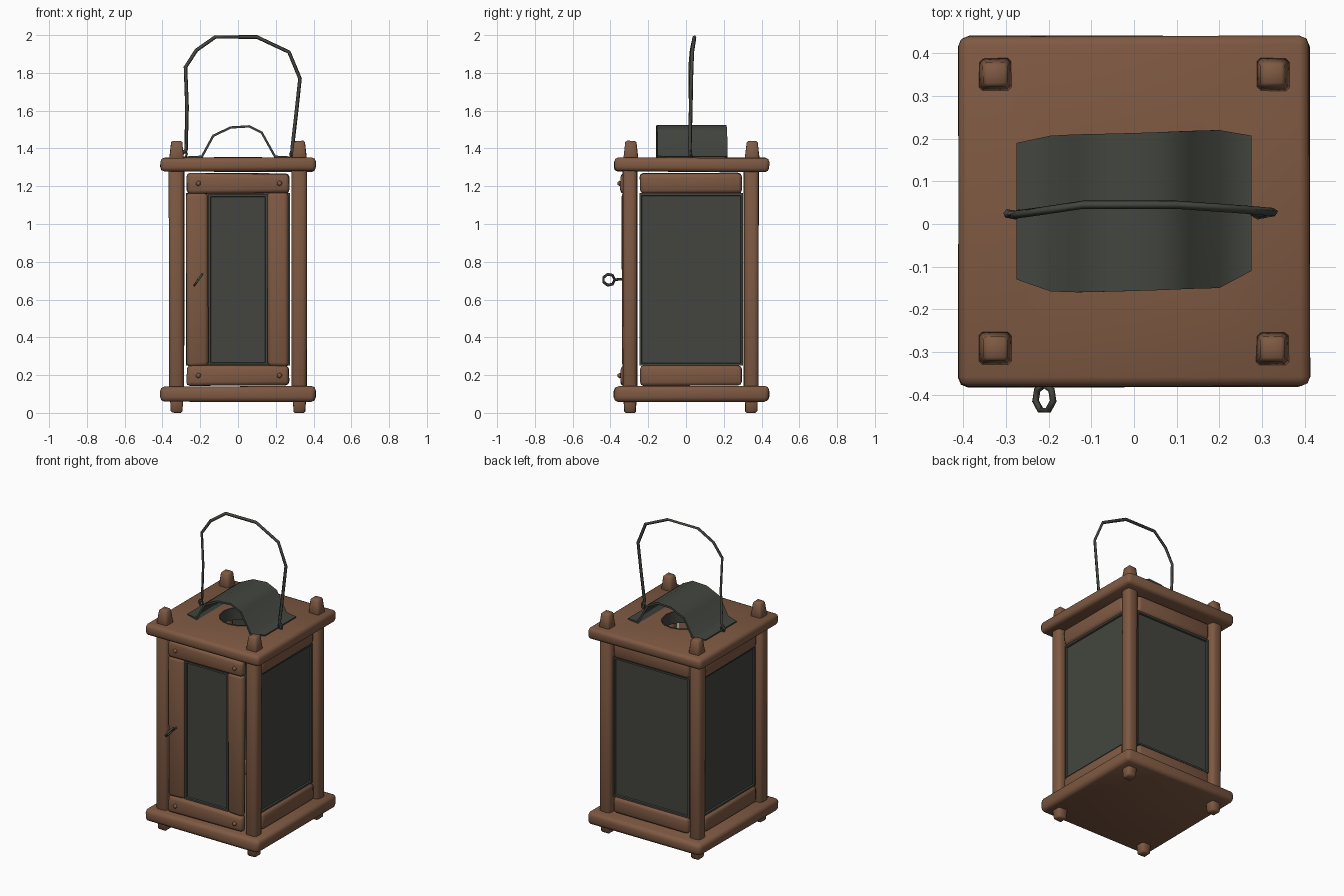
import bpy, bmesh, math, random
from mathutils import Vector, Matrix

random.seed(4)
cube = bpy.data.objects.get("Cube")
if cube:
    bpy.data.objects.remove(cube, do_unlink=True)


def material(name, rgb):
    m = bpy.data.materials.new(name)
    m.use_nodes = True
    m.diffuse_color = (*rgb, 1)
    bsdf = m.node_tree.nodes["Principled BSDF"]
    bsdf.inputs["Base Color"].default_value = (*rgb, 1)
    bsdf.inputs["Roughness"].default_value = 0.8
    return m


WOOD = material("brown wood", (0.21, 0.10, 0.055))
METAL = material("dark grey metal", (0.056, 0.06, 0.049))
CY = 0.03  # body centre in y


def smooth(ob, angle=50):
    bpy.ops.object.select_all(action="DESELECT")
    bpy.context.view_layer.objects.active = ob
    ob.select_set(True)
    bpy.ops.object.shade_smooth_by_angle(angle=math.radians(angle))


def finish(name, bm, mat, angle=50):
    bmesh.ops.recalc_face_normals(bm, faces=bm.faces)
    me = bpy.data.meshes.new(name)
    bm.to_mesh(me)
    bm.free()
    ob = bpy.data.objects.new(name, me)
    bpy.context.collection.objects.link(ob)
    me.materials.append(mat)
    smooth(ob, angle)
    return ob


def box_mesh(lo, hi, jitter=0.0):
    bm = bmesh.new()
    bmesh.ops.create_cube(bm, size=1)
    for v in bm.verts:
        for i in range(3):
            v.co[i] = lo[i] + (v.co[i] + 0.5) * (hi[i] - lo[i])
            v.co[i] += random.uniform(-jitter, jitter)
    return bm


def beam(name, lo, hi, bevel=0.02, jitter=0.004):
    """Rounded, slightly uneven wooden beam."""
    bm = box_mesh(lo, hi, jitter)
    bmesh.ops.bevel(bm, geom=bm.edges[:], offset=bevel, segments=2,
                    profile=0.5, affect="EDGES")
    return finish(name, bm, WOOD)


def panel(name, lo, hi, direction):
    """Metal pane with a raised rim on its outer face."""
    bm = box_mesh(lo, hi)
    bm.normal_update()
    faces = [f for f in bm.faces if f.normal.dot(Vector(direction)) > 0.9]
    bmesh.ops.inset_region(bm, faces=faces, thickness=0.016)
    bmesh.ops.inset_region(bm, faces=faces, thickness=0.004, depth=-0.01)
    return finish(name, bm, METAL, 20)


def peg(name, x, y, z, height, r_low, r_high):
    """Square tapered post end."""
    bm = box_mesh((x - r_low, y - r_low, z), (x + r_low, y + r_low, z + height), 0.002)
    for v in bm.verts:
        if v.co.z > z + height / 2:
            v.co.x = x + (v.co.x - x) * r_high / r_low
            v.co.y = y + (v.co.y - y) * r_high / r_low
    bmesh.ops.bevel(bm, geom=bm.edges[:], offset=0.008, segments=1, affect="EDGES")
    return finish(name, bm, WOOD)


def wire(name, points, radius, closed=False):
    cu = bpy.data.curves.new(name, "CURVE")
    cu.dimensions = "3D"
    cu.bevel_depth = radius
    cu.bevel_resolution = 0
    cu.use_fill_caps = True
    sp = cu.splines.new("POLY")
    sp.points.add(len(points) - 1)
    for p, co in zip(sp.points, points):
        p.co = (*co, 1)
    sp.use_cyclic_u = closed
    cu.materials.append(METAL)
    ob = bpy.data.objects.new(name, cu)
    bpy.context.collection.objects.link(ob)
    bpy.ops.object.select_all(action="DESELECT")
    bpy.context.view_layer.objects.active = ob
    ob.select_set(True)
    bpy.ops.object.convert(target="MESH")
    return ob


# Base and top boards
beam("base_board", (-0.41, -0.38, 0.06), (0.41, 0.44, 0.14), 0.024)
top = beam("top_board", (-0.413, -0.38, 1.277), (0.41, 0.44, 1.353), 0.022)

# Smoke hole cut through the top board
bm = bmesh.new()
bmesh.ops.create_cone(bm, cap_ends=True, segments=16, radius1=0.13, radius2=0.13,
                      depth=0.4, matrix=Matrix.Translation((0, CY, 1.3)))
cutter = finish("smoke_hole_cutter", bm, WOOD)
cutter.hide_render = True
mod = top.modifiers.new("smoke hole", "BOOLEAN")
mod.operation = "DIFFERENCE"
mod.solver = "EXACT"
mod.object = cutter
bpy.context.view_layer.objects.active = top
bpy.ops.object.modifier_apply(modifier=mod.name)
bpy.data.objects.remove(cutter, do_unlink=True)
smooth(top)

# Metal collar inside the smoke hole
bm = bmesh.new()
bmesh.ops.create_cone(bm, cap_ends=False, segments=16, radius1=0.126, radius2=0.126,
                      depth=0.08, matrix=Matrix.Translation((0, CY, 1.315)))
finish("smoke_hole_collar", bm, METAL)

# Corner posts with pegs above and below the boards
for sx, side in ((1, "left"), (-1, "right")):
    for y, end in ((-0.297, "front"), (0.345, "back")):
        x = sx * 0.325
        beam(f"{end}_{side}_post", (x - 0.04, y - 0.039, 0.1), (x + 0.04, y + 0.039, 1.31), 0.022, 0.003)
        peg(f"{end}_{side}_foot", x, y, 0, 0.1, 0.03, 0.035)
        peg(f"{end}_{side}_finial", x, y + 0.005, 1.33, 0.11, 0.04, 0.028)

# Rails, lower and upper, on all four sides
for z0, z1, level in ((0.145, 0.25, "lower"), (1.162, 1.268, "upper")):
    beam(f"{level}_front_rail", (-0.272, -0.347, z0), (0.27, -0.29, z1))
    beam(f"{level}_back_rail", (-0.272, 0.325, z0), (0.27, 0.37, z1))
    for sx, side in ((1, "left"), (-1, "right")):
        a, b = sorted((sx * 0.30, sx * 0.345))
        beam(f"{level}_{side}_rail", (a, -0.243, z0), (b, 0.295, z1))
        # Nail heads on the front rails
        bm = bmesh.new()
        spot = Matrix.Translation((sx * 0.215 + 0.005, -0.35, (z0 + z1) / 2))
        bmesh.ops.create_icosphere(bm, subdivisions=1, radius=0.015, matrix=spot)
        finish(f"{level}_{side}_nail", bm, WOOD)

# Panes on the left, right and back
for sx, side in ((1, "left"), (-1, "right")):
    a, b = sorted((sx * 0.305, sx * 0.33))
    panel(f"{side}_pane", (a, -0.246, 0.25), (b, 0.302, 1.163), (sx, 0, 0))
panel("back_pane", (-0.276, 0.335, 0.25), (0.276, 0.36, 1.163), (0, 1, 0))

# Front door: two stiles and a narrow pane
beam("door_right_stile", (-0.272, -0.34, 0.245), (-0.157, -0.295, 1.165))
beam("door_left_stile", (0.157, -0.34, 0.245), (0.268, -0.295, 1.165))
panel("door_pane", (-0.157, -0.33, 0.253), (0.157, -0.3, 1.157), (0, -1, 0))

# Door pull: small tilted ring on a short stem
tilt = Vector((0.025, 0, 0.035))
centre = Vector((-0.21, -0.408, 0.705))
ring = [centre + tilt * math.sin(a) * 0.85 + Vector((0, 0.031 * math.cos(a), 0))
        for a in (math.tau * i / 7 for i in range(7))]
wire("door_pull_ring", ring, 0.008, True)
wire("door_pull_stem", [(-0.21, -0.377, 0.705), (-0.21, -0.32, 0.71)], 0.007)

# Bent metal hood over the smoke hole: x, z, front y, back y
profile = [(-0.275, 1.358, -0.13, 0.19), (-0.195, 1.362, -0.158, 0.207),
           (-0.135, 1.472, -0.16, 0.21), (-0.04, 1.517, -0.158, 0.212),
           (0.06, 1.523, -0.155, 0.215), (0.13, 1.488, -0.152, 0.218),
           (0.2, 1.362, -0.15, 0.22), (0.275, 1.358, -0.11, 0.207)]
bm = bmesh.new()
rows = [(bm.verts.new((x, y0, z)), bm.verts.new((x, y1, z))) for x, z, y0, y1 in profile]
for (a, b), (c, d) in zip(rows, rows[1:]):
    bm.faces.new((a, c, d, b))
bm.normal_update()
bmesh.ops.solidify(bm, geom=bm.faces[:], thickness=0.012)
finish("smoke_hood", bm, METAL, 60)

# Carrying handle
handle = [(-0.3, 0.025, 1.37), (-0.275, 0.02, 1.39), (-0.27, 0.025, 1.62),
          (-0.278, 0.022, 1.83), (-0.22, 0.03, 1.92), (-0.12, 0.045, 1.99),
          (0.1, 0.045, 1.99), (0.27, 0.033, 1.91), (0.328, 0.028, 1.77),
          (0.31, 0.025, 1.6), (0.287, 0.02, 1.4), (0.295, 0.025, 1.35)]
wire("handle", handle, 0.01)
for x, side in ((-0.285, "right"), (0.29, "left")):
    loop = [(x + 0.014 * math.cos(a), 0.025, 1.37 + 0.02 * math.sin(a))
            for a in (math.tau * i / 6 for i in range(6))]
    wire(f"{side}_handle_staple", loop, 0.006, True)
